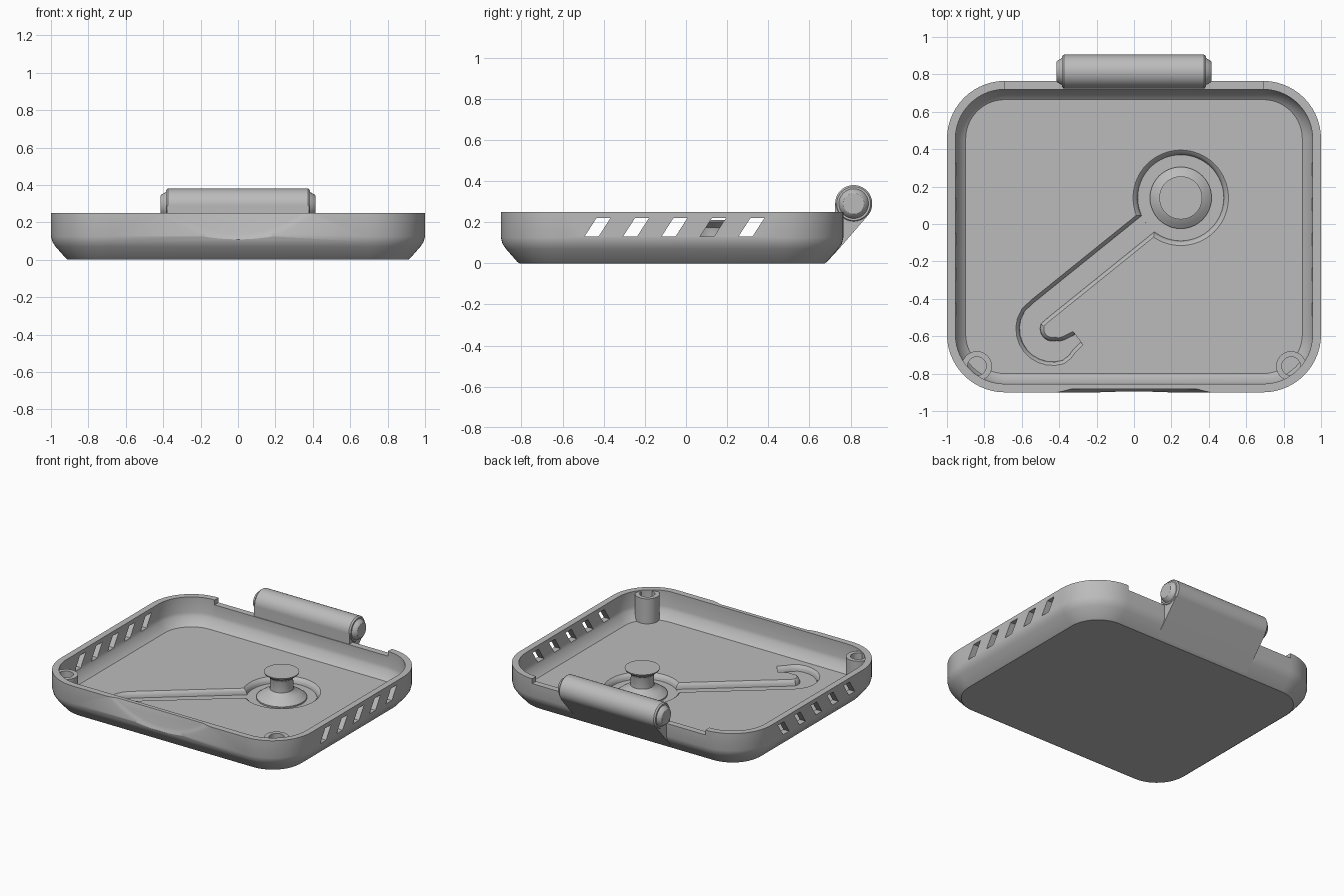
import bpy, bmesh, math
from mathutils import Vector

old = bpy.data.objects.get("Cube")
if old:
    bpy.data.objects.remove(old)

grey = bpy.data.materials.new("plain_grey")
grey.use_nodes = True
COLOUR = (0.5, 0.5, 0.5, 1)
grey.diffuse_color = COLOUR
grey.node_tree.nodes["Principled BSDF"].inputs["Base Color"].default_value = COLOUR


def loft(name, rings):
    """Skin a stack of equal rings and cap both ends."""
    bm = bmesh.new()
    loops = [[bm.verts.new(p) for p in ring] for ring in rings]
    n = len(loops[0])
    for a, b in zip(loops, loops[1:]):
        for i in range(n):
            j = (i + 1) % n
            bm.faces.new((a[i], a[j], b[j], b[i]))
    bm.faces.new(loops[0])
    bm.faces.new(loops[-1])
    bmesh.ops.recalc_face_normals(bm, faces=bm.faces)
    mesh = bpy.data.meshes.new(name)
    bm.to_mesh(mesh)
    bm.free()
    mesh.materials.append(grey)
    obj = bpy.data.objects.new(name, mesh)
    bpy.context.collection.objects.link(obj)
    return obj


def turned(name, centre, profile, axis="z", n=48):
    """Revolve (radius, distance) pairs about an axis."""
    c, rings = Vector(centre), []
    for r, d in profile:
        ring = []
        for i in range(n):
            t = math.tau * i / n
            u, v = r * math.cos(t), r * math.sin(t)
            ring.append(c + Vector({"x": (d, u, v), "y": (u, d, v), "z": (u, v, d)}[axis]))
        rings.append(ring)
    return loft(name, rings)


def prism_x(name, profile, half):
    """Extrude a (y, z) outline across x."""
    return loft(name, [[(x, y, z) for y, z in profile] for x in (-half, half)])


def combine(target, tool, operation="DIFFERENCE"):
    """Apply a boolean and throw away the tool."""
    mod = target.modifiers.new("cut", "BOOLEAN")
    mod.operation, mod.object, mod.solver = operation, tool, "EXACT"
    deps = bpy.context.evaluated_depsgraph_get()
    mesh = bpy.data.meshes.new_from_object(target.evaluated_get(deps))
    target.modifiers.clear()
    target.data = mesh
    bpy.data.objects.remove(tool)


def smooth(obj, angle=30):
    bpy.ops.object.select_all(action="DESELECT")
    obj.select_set(True)
    bpy.context.view_layer.objects.active = obj
    bpy.ops.object.shade_smooth_by_angle(angle=math.radians(angle))


# Case outline
BACK, FRONT, CORNER, RIM, FLOOR, PIT = 0.765, -0.9, 0.31, 0.25, 0.06, 0.02


def outline(inset, z, steps=14):
    r, pts = CORNER - inset, []
    ym, yh = (BACK + FRONT) / 2, (BACK - FRONT) / 2
    for k, (sx, sy) in enumerate(((1, 1), (-1, 1), (-1, -1), (1, -1))):
        for i in range(steps + 1):
            t = (k + i / steps) * math.pi / 2
            pts.append((sx * (1 - CORNER) + r * math.cos(t),
                        ym + sy * (yh - CORNER) + r * math.sin(t), z))
    return pts


outer = [(0.09, 0), (0.08, 0.007), (0.025, 0.07), (0.008, 0.095), (0, 0.125), (0, RIM)]
inner = [(0.045, RIM), (0.045, 0.14), (0.052, 0.115), (0.085, 0.072), (0.1, FLOOR)]
tray = loft("tray", [outline(*p) for p in outer + inner])

# Slanted vents through both side walls
for k in range(5):
    y = -0.43 + 0.187 * k
    vent = [(y - 0.063, 0.13), (y + 0.005, 0.13), (y + 0.063, 0.22), (y - 0.005, 0.22)]
    combine(tray, prism_x("vent_cutter", vent, 1.2))

# Lowered rim beside the hinge
ledge = [(0.68, 0.215), (0.9, 0.215), (0.9, 0.3), (0.68, 0.3)]
combine(tray, prism_x("ledge_cutter", ledge, 0.69))

# Shallow thumb scoop in the front wall
scoop = [(0.645, -0.91), (0.624, -0.9), (0.6, -0.892), (0.58, -0.883)]
combine(tray, turned("scoop_cutter", (0, 0, 0.72), scoop, "y", 128))

# Recess around the knob and its hook-shaped channel
KNOB = (0.25, 0.14, 0)
soft = [(0, PIT), (0.003, 0.035), (0.01, 0.048), (0.025, FLOOR), (0.03, 0.08)]
combine(tray, turned("recess_cutter", KNOB, [(0.23 + o, z) for o, z in soft], n=64))

path = [Vector(p) for p in ((0.16, 0.07), (-0.5, -0.462))]
hook_centre = Vector((-0.435, -0.56))
for i in range(13):
    t = math.radians(150 + 165 * i / 12)
    path.append(hook_centre + 0.122 * Vector((math.cos(t), math.sin(t))))
path.append(Vector((-0.3, -0.61)))


def channel(extra, z):
    left, right = [], []
    last = len(path) - 1
    for i, p in enumerate(path):
        d = (path[min(i + 1, last)] - path[max(i - 1, 0)]).normalized()
        side = Vector((-d.y, d.x))
        w = (0.055 if i < last - 3 else 0.055 - 0.01 * (i - last + 3)) + extra * 0.8
        left.append((*(p + side * w), z))
        right.append((*(p - side * w), z))
    return left + right[::-1]


combine(tray, loft("channel_cutter", [channel(o, z + 0.0005) for o, z in soft]))
smooth(tray)

# Knob with flared foot and thin cap
knob = turned("knob", KNOB, [
    (0.165, PIT - 0.005), (0.165, PIT + 0.01), (0.145, 0.045), (0.115, 0.065), (0.09, 0.075),
    (0.078, 0.09), (0.075, 0.16), (0.08, 0.175), (0.112, 0.2), (0.115, 0.21)])
smooth(knob)

# Hollow screw posts in the front corners, trimmed to the case
for side, label in ((1, "left"), (-1, "right")):
    post = turned(label + "_screw_post", (side * 0.84, -0.76, 0), [
        (0.08, 0.03), (0.08, 0.24), (0.05, 0.24), (0.05, 0.1)])
    combine(post, loft("trim", [outline(i + 0.002, z) for i, z in outer]), "INTERSECT")
    smooth(post)

# Hinge web rising from the back wall, and its barrel
web = prism_x("hinge_web", [(0.725, 0.29), (0.725, 0.07), (0.69, 0.03), (0.69, 0.012),
                            (0.752, 0.08), (0.882, 0.23), (0.815, 0.29)], 0.38)
smooth(web)
half = [(0.05, 0.415), (0.058, 0.41), (0.072, 0.385), (0.082, 0.385), (0.09, 0.375)]
barrel = turned("hinge_barrel", (0, 0.815, 0.29),
                [(r, -d) for r, d in half] + half[::-1], "x")
smooth(barrel)
